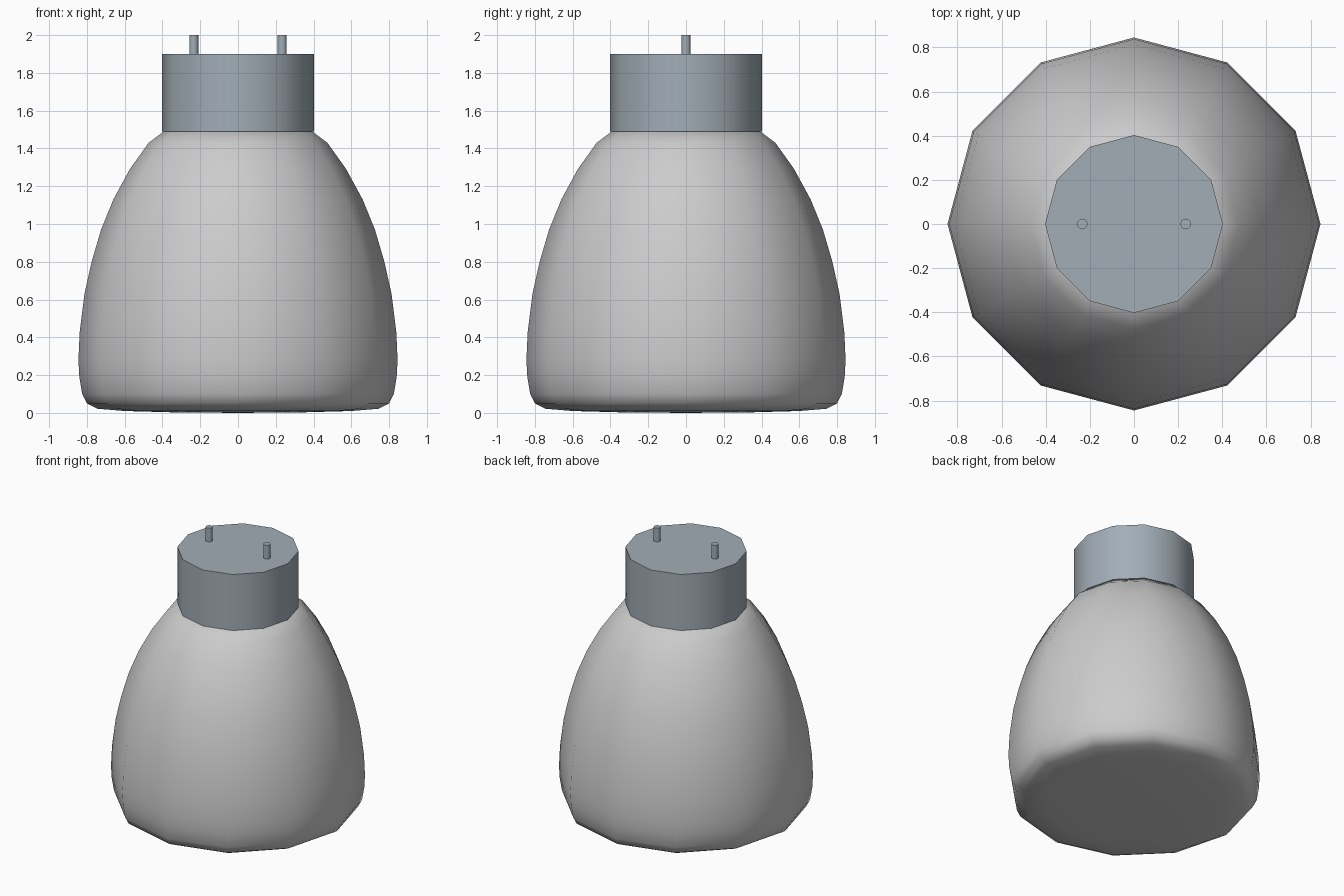
import bpy, bmesh, math

if "Cube" in bpy.data.objects:
    bpy.data.objects.remove(bpy.data.objects["Cube"])

SIDES = 12


def material(name, color):
    m = bpy.data.materials.new(name)
    m.diffuse_color = color
    m.use_nodes = True
    m.node_tree.nodes["Principled BSDF"].inputs["Base Color"].default_value = m.diffuse_color
    return m


def lathe(name, profile, sides=SIDES, x=0.0, mat=None, angle=40):
    """Turn (radius, z) points around a vertical axis; radius 0 makes a pole."""
    bm = bmesh.new()
    rings = []
    for r, z in profile:
        if r == 0:
            rings.append([bm.verts.new((x, 0, z))] * sides)
        else:
            rings.append([bm.verts.new((x + r * math.cos(2 * math.pi * i / sides),
                                        r * math.sin(2 * math.pi * i / sides), z))
                          for i in range(sides)])
    for low, high in zip(rings, rings[1:]):
        for i in range(sides):
            j = (i + 1) % sides
            quad = [low[i], low[j], high[j], high[i]]
            bm.faces.new(list(dict.fromkeys(quad)))
    # flat caps on open ends
    if profile[0][0] > 0:
        bm.faces.new(rings[0][::-1])
    if profile[-1][0] > 0:
        bm.faces.new(rings[-1])
    bmesh.ops.recalc_face_normals(bm, faces=bm.faces)
    mesh = bpy.data.meshes.new(name)
    bm.to_mesh(mesh)
    bm.free()
    obj = bpy.data.objects.new(name, mesh)
    bpy.context.collection.objects.link(obj)
    if mat:
        mesh.materials.append(mat)
    bpy.ops.object.select_all(action='DESELECT')
    obj.select_set(True)
    bpy.context.view_layer.objects.active = obj
    bpy.ops.object.shade_smooth_by_angle(angle=math.radians(angle))
    return obj


metal = material("metal", (0.36, 0.42, 0.47, 1))

# Bulb body with slightly domed lens face
lathe("bulb_body", [
    (0, 0), (0.35, 0.003), (0.60, 0.01), (0.745, 0.022), (0.80, 0.05),
    (0.825, 0.10), (0.84, 0.19), (0.845, 0.28), (0.838, 0.43), (0.813, 0.63),
    (0.775, 0.80), (0.725, 0.97), (0.66, 1.13), (0.573, 1.29), (0.473, 1.43),
    (0.39, 1.492)], angle=85)

# Base collar
lathe("base_collar", [(0.403, 1.49), (0.403, 1.90)], mat=metal)

# Two contact pins
for side, x in (("left", -0.234), ("right", 0.234)):
    lathe("pin_" + side, [(0.024, 1.89), (0.024, 2.0)], x=x, mat=metal)
